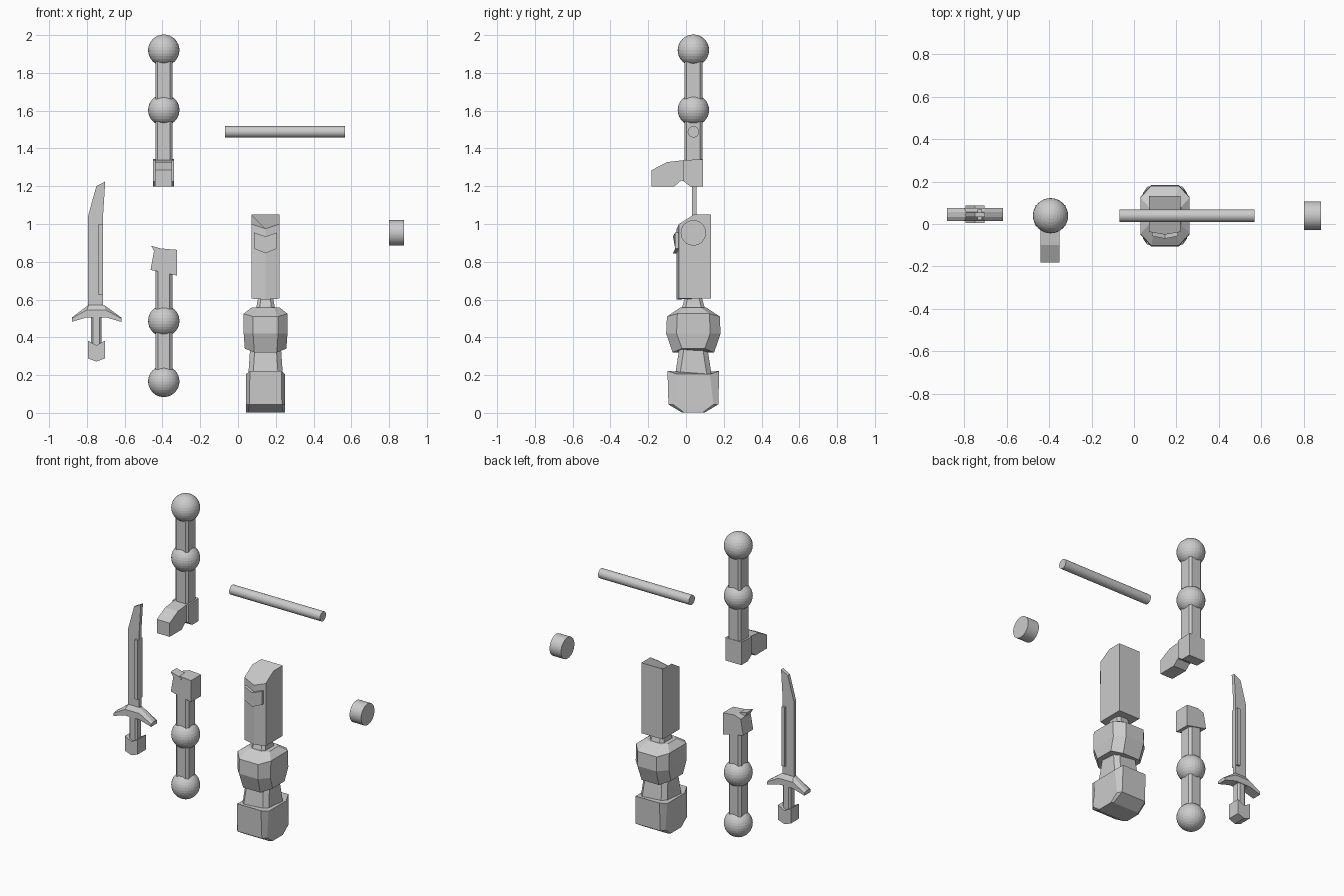
import bpy, bmesh
from math import pi

if "Cube" in bpy.data.objects:
    bpy.data.objects.remove(bpy.data.objects["Cube"])


def finish(name, bm):
    bmesh.ops.recalc_face_normals(bm, faces=bm.faces)
    me = bpy.data.meshes.new(name)
    bm.to_mesh(me)
    bm.free()
    ob = bpy.data.objects.new(name, me)
    bpy.context.collection.objects.link(ob)
    return ob


def skin(name, rings):
    """Closed solid through rings with equal point counts."""
    bm = bmesh.new()
    vs = [[bm.verts.new(p) for p in r] for r in rings]
    n = len(vs[0])
    for a, b in zip(vs, vs[1:]):
        for i in range(n):
            j = (i + 1) % n
            bm.faces.new((a[i], a[j], b[j], b[i]))
    bm.faces.new(vs[0][::-1])
    bm.faces.new(vs[-1])
    return finish(name, bm)


def octagon(cx, cy, hx, hy, z, c, d=None, side_z=None):
    """Chamfered rectangle; side_z gives the x sides another height."""
    d = c if d is None else d
    s = z if side_z is None else side_z
    pts = [(-hx + c, -hy, z), (hx - c, -hy, z), (hx, -hy + d, s), (hx, hy - d, s),
           (hx - c, hy, z), (-hx + c, hy, z), (-hx, hy - d, s), (-hx, -hy + d, s)]
    return [(cx + x, cy + y, h) for x, y, h in pts]


def prism_y(name, prof, y0, y1):
    return skin(name, [[(x, y, z) for x, z in prof] for y in (y0, y1)])


def prism_x(name, prof, x0, x1):
    return skin(name, [[(x, y, z) for y, z in prof] for x in (x0, x1)])


def ball(name, z):
    bpy.ops.mesh.primitive_uv_sphere_add(segments=32, ring_count=16, radius=.083,
                                         location=(LX, CY, z))
    bpy.context.object.name = name


def rod(name, x0, x1, z, r):
    bpy.ops.mesh.primitive_cylinder_add(vertices=32, radius=r, depth=x1 - x0,
                                        location=((x0 + x1) / 2, CY, z), rotation=(0, pi / 2, 0))
    bpy.context.object.name = name
    bpy.ops.object.shade_smooth_by_angle()


LX, CY, TX, SX = -.393, .039, .146, -.75

# leg and arm joints with chamfered shafts
for limb, zs in (("leg", (1.92, 1.603)), ("arm", (.487, .167))):
    for z, part in zip(zs, ("upper", "lower")):
        ball(f"{limb}_{part}_joint", z)
skin("leg_shaft", [octagon(LX, CY, .045, .048, z, .012) for z in (1.3, 1.92)])
skin("arm_shaft", [octagon(LX, CY, .045, .045, z, .014) for z in (.167, .78)])

# foot
prism_x("heel", [(-.012, 1.225), (.025, 1.198), (.09, 1.198), (.09, 1.343), (-.012, 1.338)],
        -.45, -.338)
prism_x("toe", [(-.182, 1.198), (-.063, 1.198), (-.026, 1.23), (.02, 1.22), (.02, 1.338),
                (-.01, 1.338), (-.10, 1.328), (-.182, 1.285)], -.44, -.35)

# hand with thumb
prism_y("hand", [(-.463, .757), (-.322, .727), (-.322, .863), (-.40, .87), (-.445, .855)],
        -.01, .09)
prism_y("thumb", [(-.46, .885), (-.415, .872), (-.385, .862), (-.39, .848), (-.44, .85)],
        -.015, .045)

# axle and disc
rod("axle", -.068, .567, 1.488, .03)
rod("disc", .80, .88, .953, .067)

# upper body with ridged front and sloped top
L, R, F, B = .071, .22, -.037, .132


def body_ring(zc, zf, yc, yf):
    return [(L, yf, zf), (TX, yc, zc), (R, yf, zf)]


skin("upper_body", [
    [(L, F, .605), (TX, F - .013, .60), (R, F, .605), (R, .042, .605), (R, B, .605),
     (L, B, .605), (L, .042, .605)],
    [(L, F, 1.0), (TX, F - .013, .975), (R, F, 1.0), (R, .042, 1.05), (R, B, 1.05),
     (L, B, 1.05), (L, .042, 1.05)]])

# chevron badge on the front, ridged along its middle
badge = [(.085, .955), (TX, .934), (.207, .955), (.207, .87), (TX, .845), (.085, .87)]
skin("chest_badge", [[(x, y - (.012 if x == TX else 0), z) for x, z in badge]
                     for y in (-.03, -.057)])

# neck, chest, waist, hips
skin("neck", [octagon(TX, CY, .052, .065, .54, .02), octagon(TX, CY, .04, .045, .61, .015)])
skin("chest", [octagon(TX, CY, .11, .11, .32, .05, .05, .34),
               octagon(TX, CY, .116, .144, .42, .05, .055),
               octagon(TX, CY, .116, .14, .51, .05, .055, .525),
               octagon(TX, CY, .075, .07, .557, .03)])
skin("waist", [octagon(TX, CY, .092, .098, .19, .025), octagon(TX, CY, .082, .075, .34, .025)])
skin("hips", [octagon(TX, CY, .104, .062, .003, .012, .012),
              octagon(TX, CY, .104, .132, .045, .018, .025),
              octagon(TX, CY, .103, .137, .222, .02, .05, .205)])

# sword blade with thick rib
prism_y("blade", [(-.793, .56), (-.714, .56), (-.714, 1.05), (-.703, 1.225), (-.75, 1.2),
                  (-.793, 1.045)], .033, .055)
prism_y("blade_rib", [(-.738, .625), (-.716, .625), (-.716, 1.0), (-.738, 1.0)], .02, .068)

# guard with bevelled faces, grip and pommel
outer = [(-.88, .50), (-.80, .545), (-.70, .545), (-.618, .50), (-.618, .482), (-.70, .506),
         (-.80, .506), (-.88, .482)]
inner = [(-.88, .505), (-.79, .572), (-.71, .572), (-.618, .505), (-.618, .482), (-.70, .506),
         (-.80, .506), (-.88, .482)]
skin("guard", [[(x, y, z) for x, z in p] for y, p in
               ((.014, outer), (.033, inner), (.056, inner), (.075, outer))])
skin("grip", [octagon(SX, .0445, .027, .027, z, .009) for z in (.34, .53)])
prism_y("pommel", [(-.794, .382), (SX, .358), (-.705, .382), (-.705, .288), (SX, .272),
                   (-.794, .288)], .005, .087)
